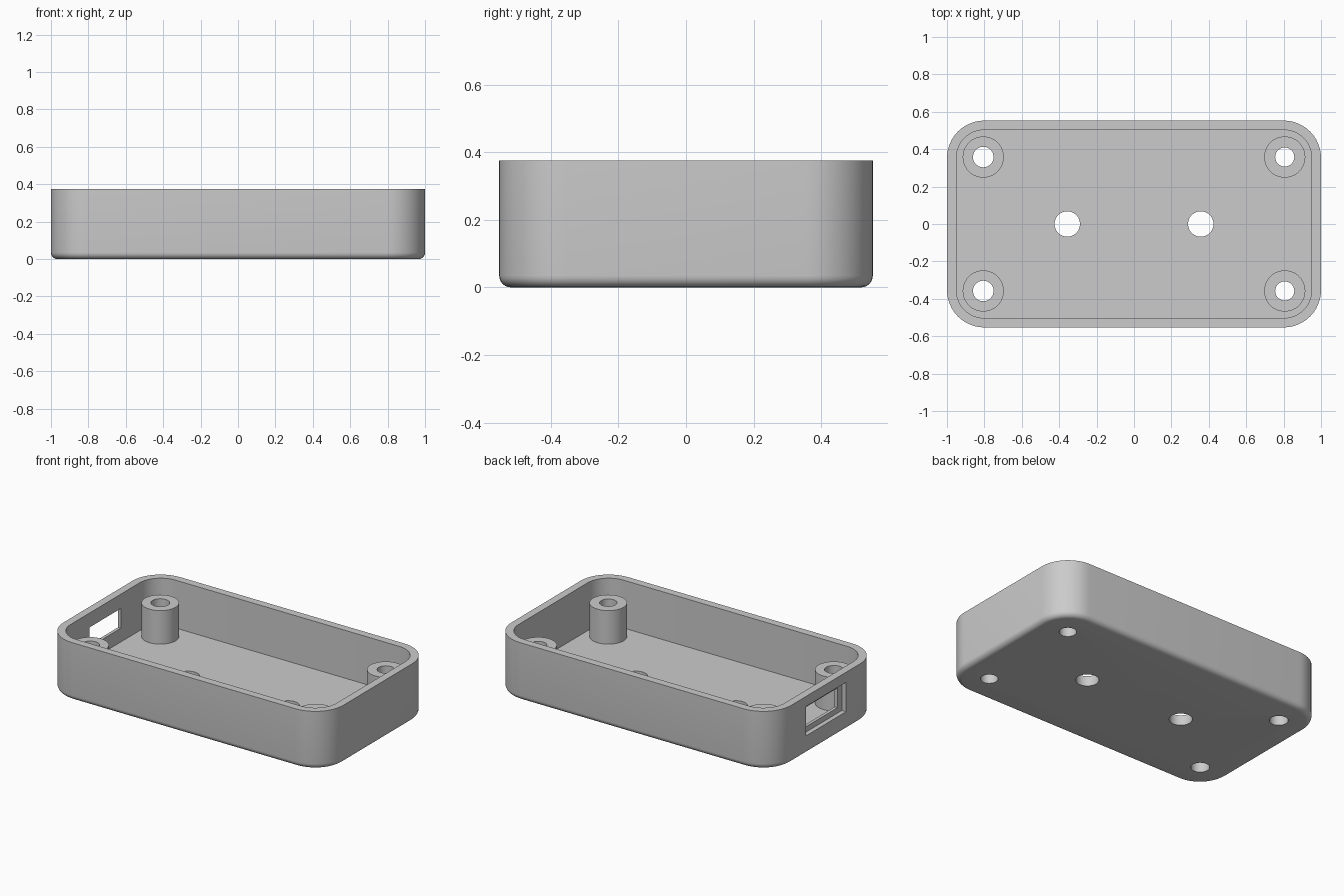
import bpy, bmesh, math
from mathutils import Matrix

default = bpy.data.objects.get("Cube")
if default:
    bpy.data.objects.remove(default, do_unlink=True)

HALF_X, HALF_Y, HEIGHT = 1.0, 0.553, 0.375
CORNER, WALL, FLOOR, FILLET = 0.2, 0.05, 0.066, 0.035
POST_X, POST_Y, POST_TOP = 0.806, 0.358, 0.283

grey = bpy.data.materials.new("plain grey")
grey.use_nodes = True
colour = (0.6, 0.6, 0.6, 1)
grey.diffuse_color = colour
grey.node_tree.nodes["Principled BSDF"].inputs["Base Color"].default_value = colour


def make_object(name, bm):
    bmesh.ops.recalc_face_normals(bm, faces=bm.faces)
    mesh = bpy.data.meshes.new(name)
    bm.to_mesh(mesh)
    bm.free()
    mesh.materials.append(grey)
    obj = bpy.data.objects.new(name, mesh)
    bpy.context.collection.objects.link(obj)
    return obj


def rounded_ring(bm, inset, z, steps=12):
    """Rounded rectangle of vertices, offset inwards from the outer wall."""
    r = CORNER - inset
    ring = []
    for k, (sx, sy) in enumerate([(1, 1), (-1, 1), (-1, -1), (1, -1)]):
        for i in range(steps + 1):
            a = math.pi / 2 * (k + i / steps)
            ring.append(bm.verts.new((sx * (HALF_X - CORNER) + r * math.cos(a),
                                      sy * (HALF_Y - CORNER) + r * math.sin(a), z)))
    return ring


def bridge(bm, a, b):
    for i in range(len(a)):
        j = (i + 1) % len(a)
        bm.faces.new((a[i], a[j], b[j], b[i]))


def box_cutter(name, x0, x1, half_y, z0, z1):
    bm = bmesh.new()
    scale = Matrix.Diagonal((x1 - x0, 2 * half_y, z1 - z0, 1))
    move = Matrix.Translation(((x0 + x1) / 2, 0, (z0 + z1) / 2))
    bmesh.ops.create_cube(bm, size=1, matrix=move @ scale)
    return make_object(name, bm)


def round_cutter(name, x, y, radius):
    bm = bmesh.new()
    bmesh.ops.create_cone(bm, cap_ends=True, segments=40, radius1=radius, radius2=radius,
                          depth=0.4, matrix=Matrix.Translation((x, y, 0)))
    return make_object(name, bm)


def smooth(obj):
    bpy.ops.object.select_all(action='DESELECT')
    obj.select_set(True)
    bpy.context.view_layer.objects.active = obj
    bpy.ops.object.shade_smooth_by_angle(angle=math.radians(30))


# Open tray: filleted base, outer wall, rim, inner wall and floor
bm = bmesh.new()
rings = []
for i in range(7):
    a = math.pi / 2 * i / 6
    rings.append(rounded_ring(bm, FILLET * (1 - math.sin(a)), FILLET * (1 - math.cos(a))))
rings += [rounded_ring(bm, 0, HEIGHT), rounded_ring(bm, WALL, HEIGHT),
          rounded_ring(bm, WALL, FLOOR)]
for lower, upper in zip(rings, rings[1:]):
    bridge(bm, lower, upper)
bm.faces.new(rings[0])
bm.faces.new(rings[-1])
tray = make_object("tray", bm)

# Port recess and opening in the right end, then the holes in the floor
cutters = [box_cutter("port_recess_cutter", -1.1, -0.97, 0.205, 0.12, 0.31),
           box_cutter("port_opening_cutter", -1.1, -0.9, 0.16, 0.155, 0.282)]
for side in (-1, 1):
    cutters.append(round_cutter("floor_hole_cutter", side * 0.357, 0, 0.068))
posts = [(sx, sy, 0.055 if sx < 0 else 0.051) for sx in (-1, 1) for sy in (-1, 1)]
for sx, sy, bore in posts:
    cutters.append(round_cutter("screw_hole_cutter", sx * POST_X, sy * POST_Y, bore))

bpy.context.view_layer.objects.active = tray
for cutter in cutters:
    mod = tray.modifiers.new("cut", 'BOOLEAN')
    mod.operation, mod.solver, mod.object = 'DIFFERENCE', 'EXACT', cutter
    bpy.ops.object.modifier_apply(modifier=mod.name)
    bpy.data.objects.remove(cutter, do_unlink=True)
smooth(tray)

# Hollow screw posts standing on the floor
for sx, sy, bore in posts:
    bm = bmesh.new()
    loops = []
    for radius, z in [(0.11, FLOOR), (0.11, POST_TOP), (bore, POST_TOP), (bore, FLOOR)]:
        made = bmesh.ops.create_circle(
            bm, segments=40, radius=radius,
            matrix=Matrix.Translation((sx * POST_X, sy * POST_Y, z)))
        loops.append(made["verts"])
    for a, b in zip(loops, loops[1:] + loops[:1]):
        bridge(bm, a, b)
    name = ("back" if sy > 0 else "front") + ("_left" if sx > 0 else "_right") + "_screw_post"
    smooth(make_object(name, bm))
